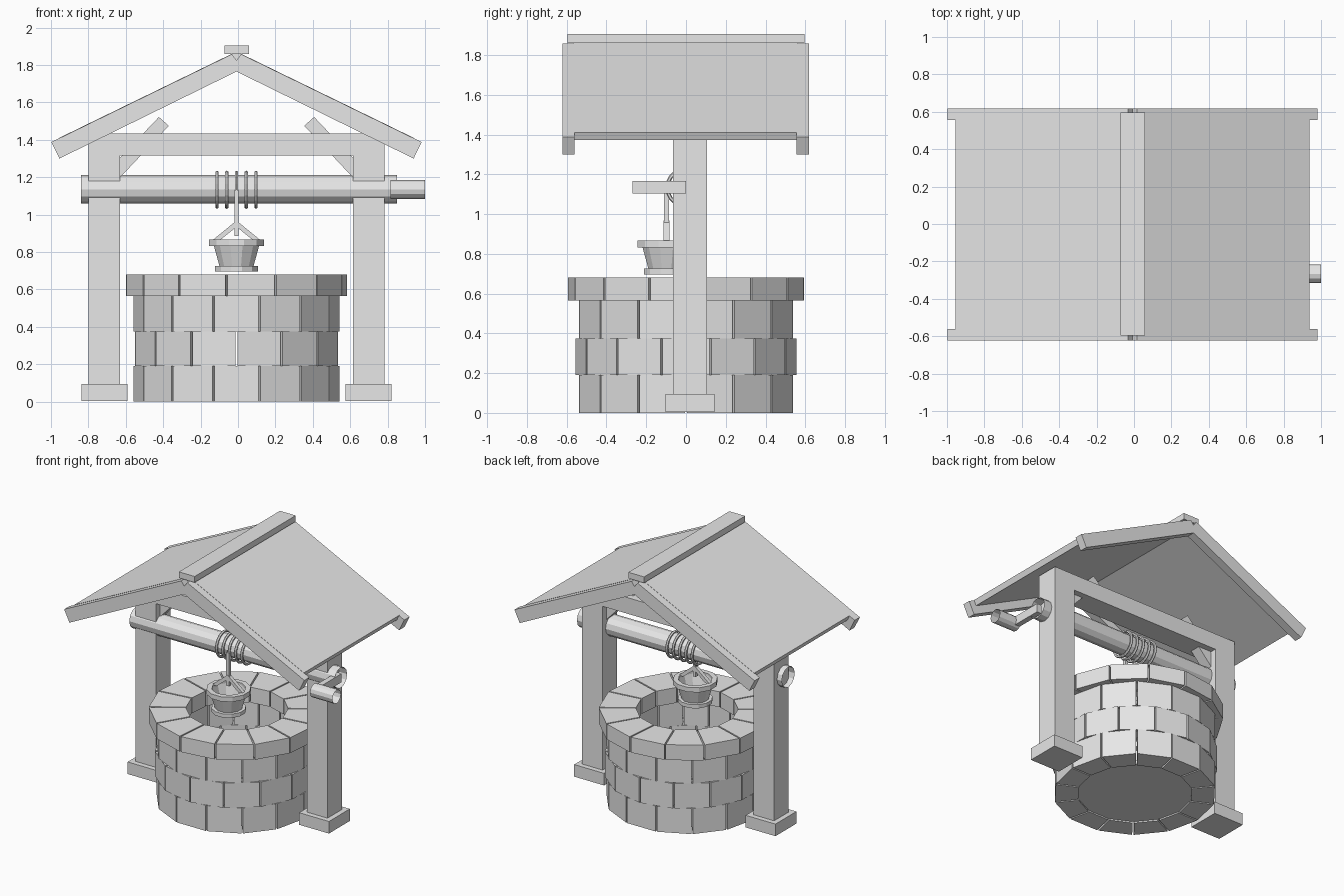
import bpy, bmesh, math
from mathutils import Vector, Matrix

if "Cube" in bpy.data.objects:
    bpy.data.objects.remove(bpy.data.objects["Cube"])

CX = -0.008      # symmetry plane of the frame
PY = 0.02        # depth centre of posts
BY = -0.098      # depth centre of the bucket

grey = bpy.data.materials.new("light grey")
grey.diffuse_color = (0.8, 0.8, 0.8, 1)
grey.use_nodes = True
grey.node_tree.nodes["Principled BSDF"].inputs["Base Color"].default_value = grey.diffuse_color


def finish(name, bm, fix=True):
    if fix:
        bmesh.ops.recalc_face_normals(bm, faces=bm.faces)
    me = bpy.data.meshes.new(name)
    bm.to_mesh(me)
    bm.free()
    me.materials.append(grey)
    ob = bpy.data.objects.new(name, me)
    bpy.context.collection.objects.link(ob)
    return ob


def box(name, x0, x1, y0, y1, z0, z1):
    bm = bmesh.new()
    bmesh.ops.create_cube(bm, size=1)
    for v in bm.verts:
        v.co = Vector((x0 + (v.co.x + .5) * (x1 - x0), y0 + (v.co.y + .5) * (y1 - y0),
                       z0 + (v.co.z + .5) * (z1 - z0)))
    return finish(name, bm)


def slab(name, pts, y0, y1, side=1):
    """Extrude an x-z profile, mirrored about the frame centre by side."""
    bm = bmesh.new()
    f = bm.faces.new([bm.verts.new((CX + side * x, y0, z)) for x, z in pts])
    ext = bmesh.ops.extrude_face_region(bm, geom=[f])
    for v in ext["geom"]:
        if isinstance(v, bmesh.types.BMVert):
            v.co.y = y1
    return finish(name, bm)


def tube_x(name, x0, x1, y, z, r, n):
    """Open-ended tube along x."""
    bm = bmesh.new()
    bmesh.ops.create_cone(bm, cap_ends=False, segments=n, radius1=r, radius2=r, depth=x1 - x0,
                          matrix=Matrix.Translation(((x0 + x1) / 2, y, z))
                          @ Matrix.Rotation(math.pi / 2, 4, 'Y'))
    return finish(name, bm)


def lathe(name, profile, n, x, y, closed=True):
    """Revolve a closed r-z profile into a faceted ring."""
    bm = bmesh.new()
    rings = []
    for i in range(n):
        a = 2 * math.pi * (i + .5) / n
        rings.append([bm.verts.new((x + r * math.sin(a), y - r * math.cos(a), z)) for r, z in profile])
    m = len(profile)
    for i in range(n):
        p, q = rings[i], rings[(i + 1) % n]
        for j in range(m):
            k = (j + 1) % m
            bm.faces.new((p[j], q[j], q[k], p[k]))
    return finish(name, bm)


def stone_row(name, n, r0, r1, z0, z1, shift, gap=0.005):
    """Ring of separate wedge stones."""
    bm = bmesh.new()
    for i in range(n):
        a = 2 * math.pi * (i + shift) / n
        h = math.pi / n
        vs = []
        for z in (z0, z1):
            for r, s in ((r0, -1), (r1, -1), (r1, 1), (r0, 1)):
                t = a + s * (h - gap / r)
                vs.append(bm.verts.new((CX + r * math.sin(t), -r * math.cos(t), z)))
        for f in ((0, 1, 2, 3), (4, 5, 6, 7), (0, 1, 5, 4), (1, 2, 6, 5), (2, 3, 7, 6), (3, 0, 4, 7)):
            bm.faces.new([vs[k] for k in f])
    return finish(name, bm)


# Stone wall, staggered rows, wider capping row and floor
stone_row("stone_row_bottom", 14, 0.39, 0.55, 0.0, 0.19, 0)
stone_row("stone_row_middle", 14, 0.39, 0.555, 0.19, 0.375, 0.5)
stone_row("stone_row_top", 14, 0.39, 0.55, 0.375, 0.565, 0)
stone_row("cap_stones", 14, 0.345, 0.595, 0.565, 0.68, 0.3)
bm = bmesh.new()
bmesh.ops.create_cone(bm, cap_ends=True, segments=14, radius1=0.4, radius2=0.4, depth=0.03,
                      matrix=Matrix.Translation((CX, 0, 0.025)))
finish("well_floor", bm)

# Posts, feet and braces on both sides
for s, side in ((-1, "left"), (1, "right")):
    c = CX + s * 0.707
    box("post_" + side, c - .085, c + .085, PY - .085, PY + .085, 0.05, 1.435)
    box("foot_" + side, c - .123, c + .123, PY - .123, PY + .123, 0.005, 0.095)
    slab("brace_" + side, [(.415, 1.522), (.362, 1.475), (.64, 1.18), (.693, 1.23)],
         PY - .04, PY + .04, s)
box("crossbeam", CX - .63, CX + .63, PY - .085, PY + .085, 1.315, 1.435)

# Roof: panels, gable rafters and ridge cap
for s, side in ((-1, "left"), (1, "right")):
    slab("roof_panel_" + side, [(0, 1.872), (.947, 1.411), (.93, 1.373), (0, 1.828)], -.565, .56, s)
    for y0, y1, end in ((-.622, -.562), (.556, .618), ) and ((-.622, -.562, "front"), (.556, .618, "back")):
        slab("rafter_%s_%s" % (end, side),
             [(0, 1.765), (0, 1.825), (.025, 1.858), (.99, 1.388), (.947, 1.3)], y0, y1, s)
box("ridge_cap", CX - .063, CX + .067, -.595, .595, 1.86, 1.905)

# Windlass: open axle, crank arm and grip
tube_x("axle", -0.84, 0.85, -0.005, 1.135, 0.076, 12)
box("crank_arm", 0.815, 0.855, -0.27, 0.0, 1.103, 1.167)
tube_x("crank_grip", 0.815, 1.0, -0.266, 1.135, 0.05, 12)

# Rope coils on the axle
for i in range(5):
    bm = bmesh.new()
    n, m = 20, 6
    rings = []
    for j in range(n):
        a = 2 * math.pi * j / n
        ring = []
        for k in range(m):
            b = 2 * math.pi * k / m
            r = 0.092 + 0.01 * math.cos(b)
            ring.append(bm.verts.new((CX + (i - 2) * 0.052 + 0.01 * math.sin(b),
                                      -0.002 + r * math.cos(a), 1.133 + r * math.sin(a))))
        rings.append(ring)
    for j in range(n):
        p, q = rings[j], rings[(j + 1) % n]
        for k in range(m):
            bm.faces.new((p[k], q[k], q[(k + 1) % m], p[(k + 1) % m]))
    finish("rope_coil_%d" % (i + 1), bm)

# Hanging rope and bucket bail
box("rope", CX - .012, CX + .012, BY - .012, BY + .012, 0.885, 1.133)
for s, side in ((-1, "left"), (1, "right")):
    slab("bail_" + side, [(0, .968), (0, .935), (.09, .862), (.13, .862)], BY - .014, BY + .014, s)

# Bucket: tapered wall with base, hoop at the top and at the bottom
lathe("bucket_wall", [(.13, .85), (.09, .71), (.075, .71), (.115, .85)], 12, CX, BY)
lathe("bucket_rim", [(.152, .867), (.152, .832), (.115, .832), (.115, .867)], 12, CX, BY)
lathe("bucket_hoop", [(.118, .725), (.118, .697), (.075, .697), (.075, .725)], 12, CX, BY)
bm = bmesh.new()
bmesh.ops.create_cone(bm, cap_ends=True, segments=12, radius1=.095, radius2=.095, depth=.02,
                      matrix=Matrix.Translation((CX, BY, .713)))
finish("bucket_base", bm)
